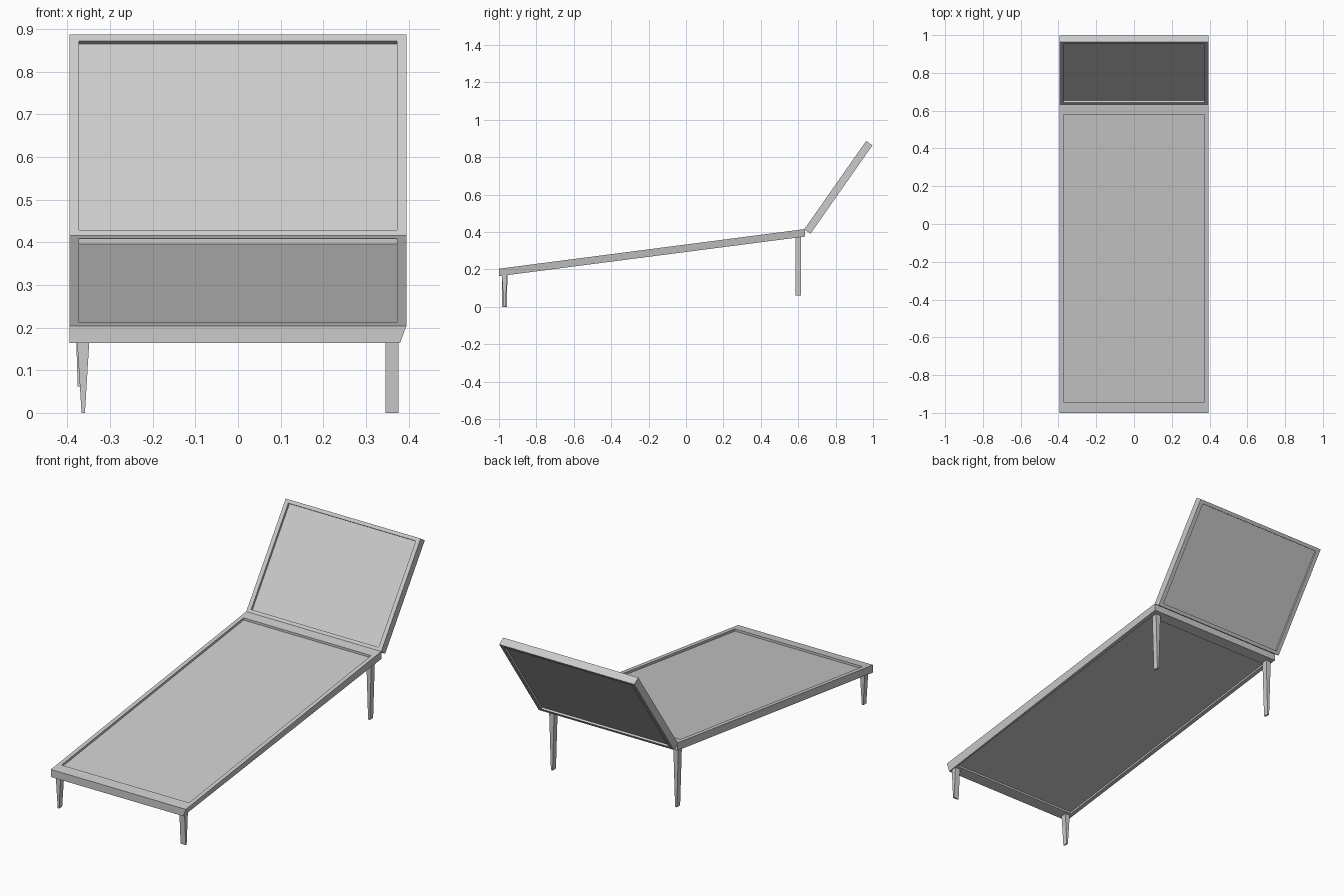
import bpy
import bmesh
from mathutils import Vector

if "Cube" in bpy.data.objects:
    bpy.data.objects.remove(bpy.data.objects["Cube"], do_unlink=True)

grey = bpy.data.materials.new("light grey")
grey.use_nodes = True
colour = (0.6, 0.6, 0.6, 1)
grey.diffuse_color = colour
grey.node_tree.nodes["Principled BSDF"].inputs["Base Color"].default_value = colour

HALF = 0.395   # half width of the lounger
SIDE = 0.022   # width of the side rails


def finish(name, bm):
    bmesh.ops.recalc_face_normals(bm, faces=bm.faces)
    mesh = bpy.data.meshes.new(name)
    bm.to_mesh(mesh)
    bm.free()
    mesh.materials.append(grey)
    obj = bpy.data.objects.new(name, mesh)
    bpy.context.collection.objects.link(obj)
    return obj


def rectangle(bm, start, end, half, drop):
    """Four corners of a tilted rectangle, shifted by drop."""
    return [bm.verts.new(p + drop + Vector((x, 0, 0)))
            for p, x in ((start, -half), (start, half), (end, half), (end, -half))]


def bridge(bm, a, b):
    for i in range(4):
        j = (i + 1) % 4
        bm.faces.new((a[i], a[j], b[j], b[i]))


def frame(name, start, end, depth, rail, clip=False):
    """Rectangular frame whose top runs from start to end."""
    bm = bmesh.new()
    step = (end - start).normalized() * rail
    none = Vector()
    top_out = rectangle(bm, start, end, HALF, none)
    low_out = rectangle(bm, start, end, HALF, depth)
    top_in = rectangle(bm, start + step, end - step, HALF - SIDE, none)
    low_in = rectangle(bm, start + step, end - step, HALF - SIDE, depth)
    for a, b in ((top_out, low_out), (top_in, low_in),
                 (top_out, top_in), (low_out, low_in)):
        bridge(bm, a, b)
    if clip:  # bevelled lower corner at the foot end
        low_out[1].co.x -= 0.015
    return finish(name, bm)


def panel(name, start, end, depth, rail):
    """Thin sheet recessed on both faces of a frame."""
    bm = bmesh.new()
    step = (end - start).normalized() * rail
    top = rectangle(bm, start + step, end - step, HALF - SIDE, depth * 0.3)
    low = rectangle(bm, start + step, end - step, HALF - SIDE, depth * 0.75)
    bridge(bm, top, low)
    bm.faces.new(top)
    bm.faces.new(low)
    return finish(name, bm)


def leg(name, x, y, bottom, top, foot_x, foot_y):
    """Square leg tapering to a narrow foot."""
    bm = bmesh.new()
    rings = []
    for z, hx, hy in ((bottom, foot_x, foot_y), (top, 0.015, 0.015)):
        rings.append([bm.verts.new((x + sx * hx, y + sy * hy, z))
                      for sx, sy in ((-1, -1), (1, -1), (1, 1), (-1, 1))])
    bridge(bm, *rings)
    for ring in rings:
        bm.faces.new(ring)
    return finish(name, bm)


# Sloping seat
seat = (Vector((0, -1, 0.204)), Vector((0, 0.637, 0.416)), Vector((0, 0, -0.04)))
frame("seat_frame", *seat, 0.058, clip=True)
panel("seat_panel", *seat, 0.058)

# Reclined backrest
back = (Vector((0, 0.632, 0.414)), Vector((0, 0.963, 0.887)), Vector((0, 0.034, -0.023)))
frame("backrest_frame", *back, 0.018)
panel("backrest_panel", *back, 0.018)

# Legs
leg("front_right_leg", -0.363, -0.97, 0, 0.18, 0.004, 0.013)
leg("front_left_leg", 0.361, -0.97, 0, 0.18, 0.015, 0.004)
leg("rear_right_leg", -0.371, 0.6, 0.062, 0.385, 0.005, 0.014)
leg("rear_left_leg", 0.356, 0.6, 0.062, 0.385, 0.005, 0.014)
